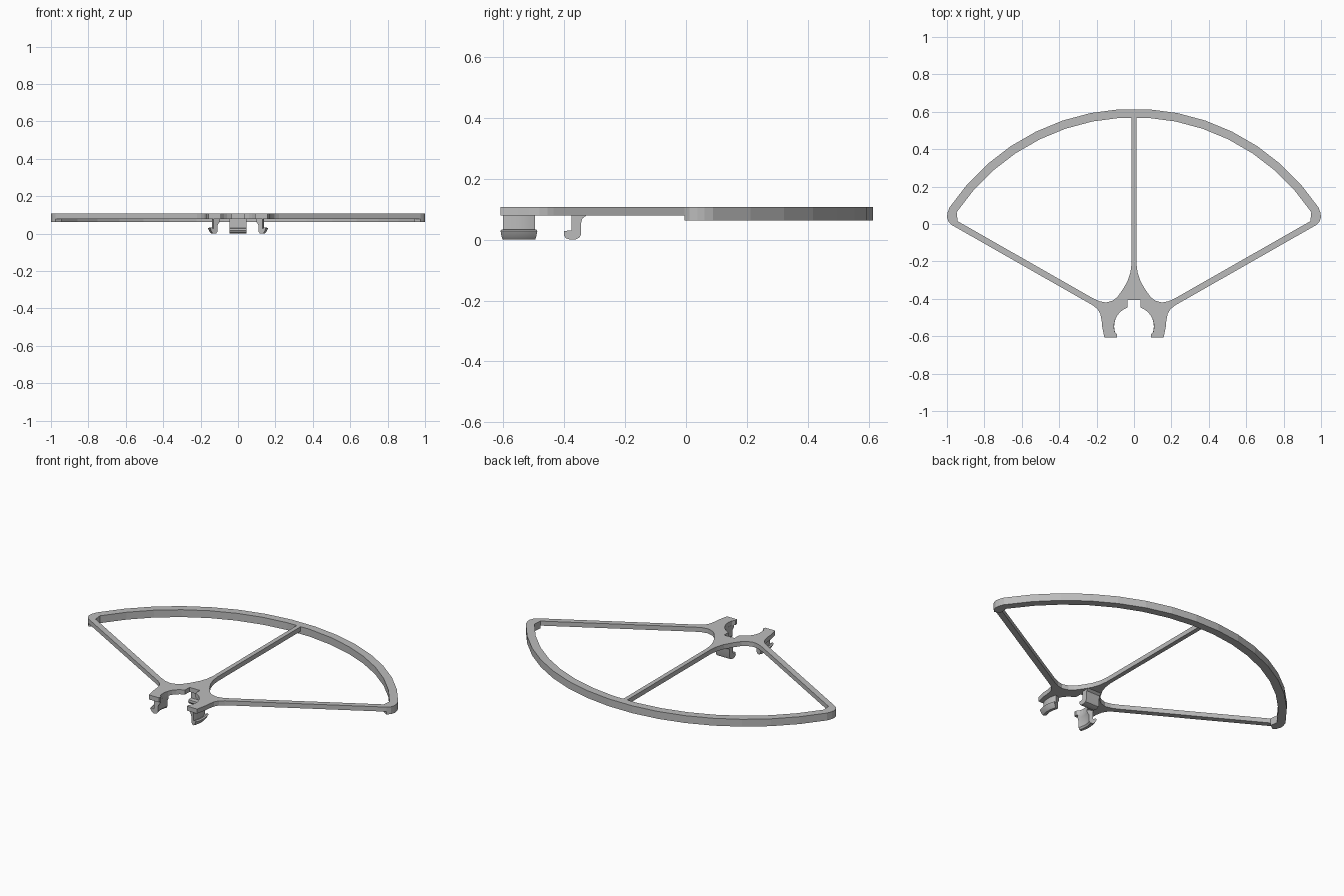
import bpy, bmesh, math

if "Cube" in bpy.data.objects:
    bpy.data.objects.remove(bpy.data.objects["Cube"], do_unlink=True)

grey = bpy.data.materials.new("light_grey_plastic")
grey.use_nodes = True
colour = (0.5, 0.5, 0.5, 1)
grey.diffuse_color = colour
grey.node_tree.nodes["Principled BSDF"].inputs["Base Color"].default_value = colour

TOP, PLATE_BOTTOM, RIM_BOTTOM = 0.106, 0.079, 0.0625
RIM_CENTRE = -0.57
CLIP_CENTRE = -0.548


def loft(name, rings, smooth=False):
    """Join matching closed rings of points and cap both ends."""
    bm = bmesh.new()
    loops = [[bm.verts.new(p) for p in ring] for ring in rings]
    for a, b in zip(loops, loops[1:]):
        for i in range(len(a)):
            j = (i + 1) % len(a)
            bm.faces.new((a[i], a[j], b[j], b[i]))
    bm.faces.new(loops[0])
    bm.faces.new(loops[-1][::-1])
    bmesh.ops.recalc_face_normals(bm, faces=bm.faces)
    mesh = bpy.data.meshes.new(name)
    bm.to_mesh(mesh)
    bm.free()
    mesh.materials.append(grey)
    ob = bpy.data.objects.new(name, mesh)
    bpy.context.collection.objects.link(ob)
    if smooth:
        bpy.ops.object.select_all(action='DESELECT')
        ob.select_set(True)
        bpy.context.view_layer.objects.active = ob
        bpy.ops.object.shade_smooth_by_angle(angle=math.radians(35))
    return ob


def slab(name, half, z0, z1):
    """Mirror a half outline across x = 0 and extrude it upward."""
    outline = half + [(-x, y) for x, y in reversed(half)]
    return loft(name, [[(x, y, z) for x, y in outline] for z in (z0, z1)])


def arc(radius, centre, angles):
    return [(radius * math.sin(math.radians(a)),
             centre + radius * math.cos(math.radians(a))) for a in angles]


# Curved outer rim with rounded corners
steps = [3.75 + 7.5 * i for i in range(8)]
corner = [(0.997, 0.06), (1.0, 0.037), (0.992, 0.012), (0.975, -0.005),
          (0.943, 0.015)]
rim = arc(1.186, RIM_CENTRE, steps) + corner + arc(1.14, RIM_CENTRE, steps[::-1])
slab("outer_rim", rim, RIM_BOTTOM, TOP)

# Hub plate with its centre spoke, two diagonal arms and motor cutout
spoke = [(0.013, 0.5675), (0.013, -0.21), (0.019, -0.26), (0.034, -0.305),
         (0.06, -0.35), (0.09, -0.392), (0.115, -0.41), (0.15, -0.42),
         (0.185, -0.413)]
arm = [(0.22, -0.397), (0.943, 0.015), (0.975, -0.005), (0.22, -0.435)]
prong = [(0.195, -0.455), (0.18, -0.48), (0.173, -0.515), (0.17, -0.55),
         (0.158, -0.608), (0.092, -0.608), (0.09, -0.592)]
cutout = arc(0.107, CLIP_CENTRE, range(105, 18, -12))
notch = [(0.034, -0.445), (0.034, -0.405)]
slab("hub_plate", spoke + arm + prong + cutout + notch, PLATE_BOTTOM, TOP)

# Middle clip: hooked profile pushed across the width
hook = [(-0.376, 0.08), (-0.376, 0.03), (-0.4, 0.028), (-0.401, 0.015),
        (-0.395, 0.005), (-0.382, 0), (-0.362, 0), (-0.35, 0.006),
        (-0.344, 0.018), (-0.344, 0.055), (-0.34, 0.069), (-0.325, 0.08)]
loft("middle_clip", [[(x, y, z) for y, z in hook] for x in (-0.045, 0.045)], True)

# Side clips: outward hook profile swept around the motor centre
side_hook = [(0.106, 0.08), (0.107, 0.062), (0.118, 0.045), (0.118, 0.01),
             (0.126, 0), (0.142, 0), (0.152, 0.01), (0.161, 0.028),
             (0.153, 0.033), (0.14, 0.027), (0.14, 0.08)]
for side, name in ((1, "left_clip"), (-1, "right_clip")):
    rings = []
    for i in range(7):
        a = math.radians(-22 + 44 * i / 6)
        rings.append([(side * r * math.cos(a), CLIP_CENTRE + r * math.sin(a), z)
                      for r, z in side_hook])
    loft(name, rings, True)
